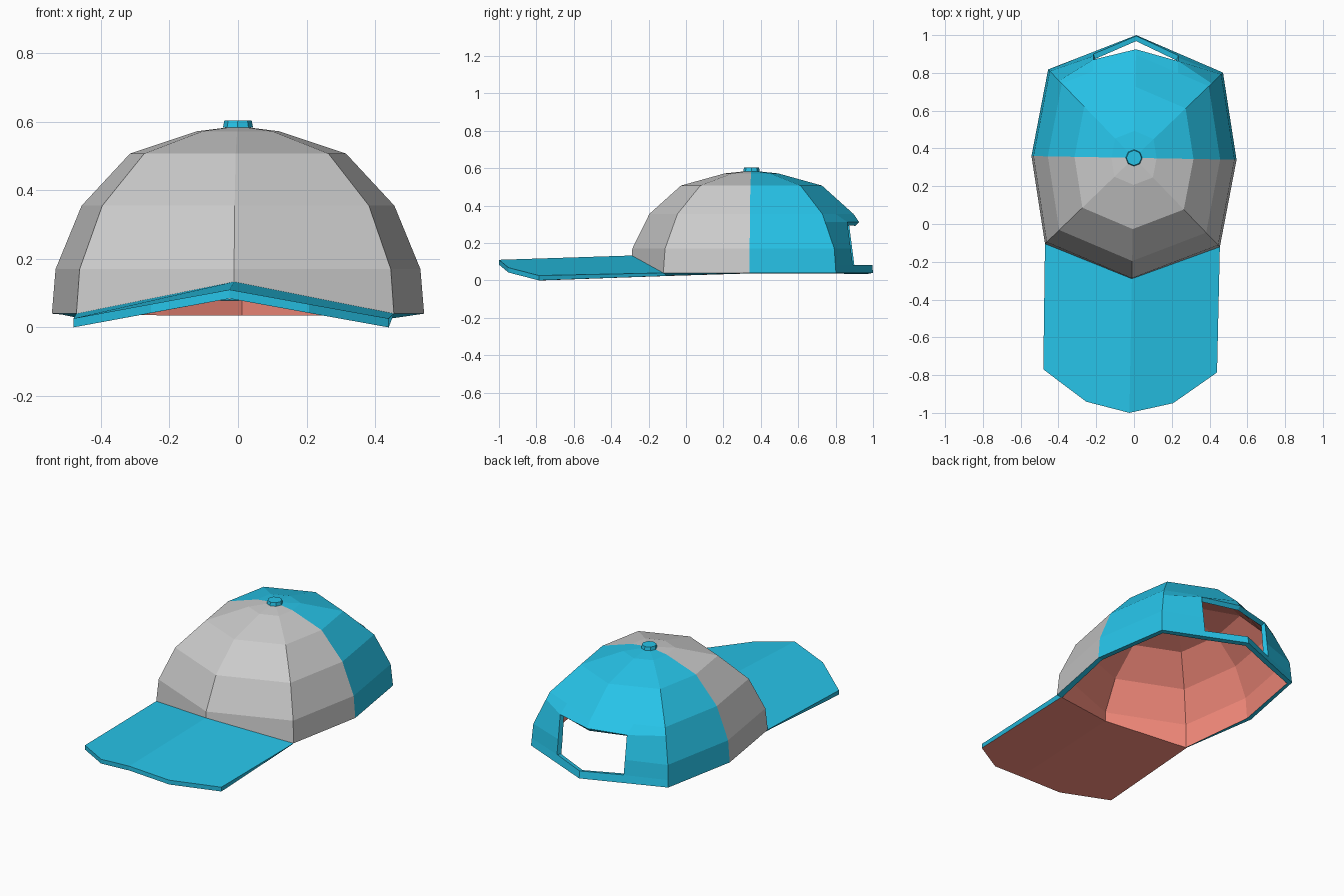
import bpy, bmesh, math
from mathutils import Matrix, Vector

if "Cube" in bpy.data.objects:
    bpy.data.objects.remove(bpy.data.objects["Cube"])

CENTRE = Vector((0, 0.35, 0))
TURN = (Matrix.Translation(CENTRE) @ Matrix.Rotation(-0.018, 4, 'Z')
        @ Matrix.Translation(-CENTRE))
GREY, BLUE, RED = 0, 1, 2


def material(name, colour):
    m = bpy.data.materials.new(name)
    m.diffuse_color = colour
    m.use_nodes = True
    m.node_tree.nodes["Principled BSDF"].inputs["Base Color"].default_value = m.diffuse_color
    return m


mats = (material("grey_cloth", (0.8, 0.8, 0.8, 1)),
        material("blue_cloth", (0.02, 0.55, 0.81, 1)),
        material("red_lining", (0.96, 0.27, 0.21, 1)))


def finish(bm, name):
    bm.transform(TURN)
    me = bpy.data.meshes.new(name)
    bm.to_mesh(me)
    bm.free()
    for m in mats:
        me.materials.append(m)
    ob = bpy.data.objects.new(name, me)
    bpy.context.collection.objects.link(ob)
    return ob


def add_lining(bm, move, has_rim):
    """Add a red inner copy of the cloth and a blue rim along its open edges."""
    bm.normal_update()
    faces = list(bm.faces)
    rims = [e for e in bm.edges if e.is_boundary and has_rim(e)]
    new = {v: bm.verts.new(move(v)) for v in list(bm.verts) if v.link_faces}
    quads = [(l.link_loop_next.vert, l.vert, new[l.vert], new[l.link_loop_next.vert])
             for l in (e.link_loops[0] for e in rims)]
    for f in faces:
        bm.faces.new([new[v] for v in reversed(f.verts)]).material_index = RED
    for q in quads:
        bm.faces.new(q).material_index = BLUE


# Crown: eight-sided dome, one plan outline scaled ring by ring
plan = [(0, -0.65), (0.463, -0.463), (0.543, 0), (0.463, 0.46),
        (0, 0.65), (-0.463, 0.46), (-0.543, 0), (-0.463, -0.463)]
rings = [(1, 0.04), (0.98, 0.17), (0.84, 0.355), (0.58, 0.507), (0.22, 0.572)]
bm = bmesh.new()
rows = [[bm.verts.new((x * s, y * s + CENTRE.y, z)) for x, y in plan]
        for s, z in rings]
rows[0][0].co = (0, -0.29, 0.133)   # front edge arches over the brow
apex = bm.verts.new((0, CENTRE.y, 0.587))
for i in range(8):
    j = (i + 1) % 8
    for lo, hi in zip(rows, rows[1:]):
        bm.faces.new((lo[i], lo[j], hi[j], hi[i]))
    bm.faces.new((rows[-1][i], rows[-1][j], apex))
for f in bm.faces:
    f.material_index = BLUE if f.calc_center_median().y > CENTRE.y else GREY

# Opening above the back strap
W, LOW, HIGH = 0.225, 0.083, 0.312
for co, no in (((W, 0, 0), (1, 0, 0)), ((-W, 0, 0), (1, 0, 0)),
               ((0, 0, LOW), (0, 0, 1)), ((0, 0, HIGH), (0, 0, 1))):
    geom = set()
    for f in bm.faces:
        c = f.calc_center_median()
        if c.y > 0.76 and c.z < 0.4 and abs(c.x) < 0.45:
            geom.update([f], f.edges, f.verts)
    bmesh.ops.bisect_plane(bm, geom=list(geom), dist=1e-5,
                           plane_co=co, plane_no=no)
hole = []
for f in bm.faces:
    c = f.calc_center_median()
    if c.y > 0.7 and abs(c.x) < W and LOW < c.z < HIGH:
        hole.append(f)
bmesh.ops.delete(bm, geom=hole, context='FACES')
for v in bm.verts:                  # stand the sides of the opening upright
    if v.co.y > 0.7 and LOW - 0.01 < v.co.z < HIGH + 0.01:
        if abs(abs(v.co.x) - W) < 0.01:
            v.co.y = 0.896 - 0.13 * (v.co.z - LOW)
        elif abs(v.co.x) < 0.01 and v.co.z > 0.3:
            v.co.y += 0.008


# Crown lining, open where the visor joins
def crown_inside(v):
    p = v.co - v.normal * 0.028
    if v.co.z < 0.14 and v.co.y < -0.2:
        p = Vector((0, -0.26, 0.107))
    elif v.co.z < 0.05 and v.co.y < 0:
        p.z = 0.024
    return p


add_lining(bm, crown_inside,
           lambda e: (e.verts[0].co.y + e.verts[1].co.y) / 2 > -0.15)
finish(bm, "crown")

# Visor: folded along a centre ridge, red underneath, blue edge
bm = bmesh.new()
ridge = [bm.verts.new(p) for p in ((0, -0.29, 0.133), (0, -1.0, 0.11))]
for side in (1, -1):
    pts = [bm.verts.new((side * x, y, z)) for x, y, z in
           ((0.23, -0.945, 0.068), (0.46, -0.778, 0.026), (0.463, -0.113, 0.04))]
    loop = ridge + pts
    bm.faces.new(loop if side > 0 else loop[::-1]).material_index = BLUE


def visor_under(v):
    p = v.co - Vector((0, 0, 0.026))
    if v.co.y > -0.2:               # back corners meet the crown lining
        p += Vector((-math.copysign(0.017, p.x), 0.018, 0.01))
    elif v.co.y > -0.4:
        p.y += 0.03
    return p


add_lining(bm, visor_under, lambda e: ridge[0] not in e.verts)
finish(bm, "visor")

# Button on top
bm = bmesh.new()
bmesh.ops.create_cone(bm, cap_ends=True, segments=8, radius1=0.044, radius2=0.04,
                      depth=0.02, matrix=Matrix.Translation((0, CENTRE.y, 0.593)))
for f in bm.faces:
    f.material_index = BLUE
finish(bm, "top_button")
